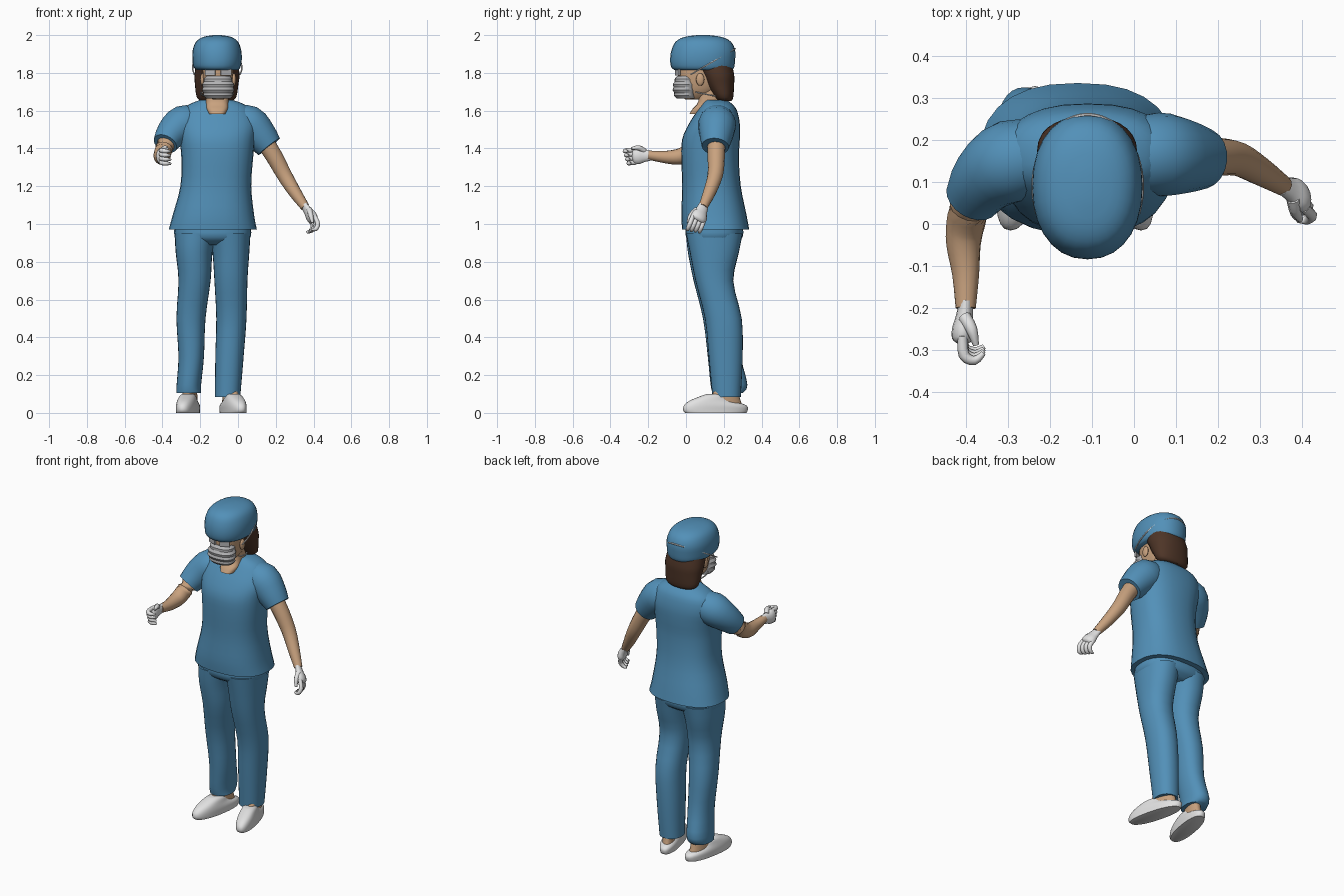
import bpy, bmesh, math
from mathutils import Vector

if "Cube" in bpy.data.objects:
    bpy.data.objects.remove(bpy.data.objects["Cube"])


def material(name, r, g, b):
    m = bpy.data.materials.new(name)
    m.use_nodes = True
    m.diffuse_color = (r, g, b, 1)
    node = m.node_tree.nodes["Principled BSDF"]
    node.inputs["Base Color"].default_value = (r, g, b, 1)
    node.inputs["Roughness"].default_value = 0.8
    return m


BLUE = material("scrub blue", 0.085, 0.28, 0.48)
SKIN = material("skin", 0.58, 0.36, 0.21)
HAIR = material("dark brown hair", 0.075, 0.035, 0.02)
WHITE = material("glove and shoe white", 0.76, 0.76, 0.76)
GREY = material("mask grey", 0.45, 0.45, 0.46)


def finish(obj, mat, angle=50):
    obj.data.materials.clear()
    obj.data.materials.append(mat)
    bpy.ops.object.select_all(action="DESELECT")
    obj.select_set(True)
    bpy.context.view_layer.objects.active = obj
    bpy.ops.object.shade_smooth_by_angle(angle=math.radians(angle))
    return obj


def smooth_rows(rows, steps):
    """Catmull-Rom interpolation of rows of numbers."""
    out = []
    for i in range(len(rows) - 1):
        a, b, c, d = (rows[max(0, min(len(rows) - 1, i + k))] for k in (-1, 0, 1, 2))
        for s in range(steps):
            t = s / steps
            out.append([q + t / 2 * (r - p + t * (2 * p - 5 * q + 4 * r - w + t * (3 * (q - r) + w - p)))
                        for p, q, r, w in zip(a, b, c, d)])
    return out + [list(rows[-1])]


def skin_rings(name, mat, rings, angle=50):
    """Bridge point rings and cap both ends."""
    bm = bmesh.new()
    loops = [[bm.verts.new(p) for p in ring] for ring in rings]
    n = len(loops[0])
    for lo, hi in zip(loops, loops[1:]):
        for i in range(n):
            j = (i + 1) % n
            bm.faces.new((lo[i], lo[j], hi[j], hi[i]))
    bm.faces.new(loops[0])
    bm.faces.new(loops[-1])
    bmesh.ops.recalc_face_normals(bm, faces=bm.faces)
    mesh = bpy.data.meshes.new(name)
    bm.to_mesh(mesh)
    bm.free()
    obj = bpy.data.objects.new(name, mesh)
    bpy.context.collection.objects.link(obj)
    return finish(obj, mat, angle)


def power(v, p):
    return math.copysign(abs(v) ** (2 / p), v)


def loft(name, mat, rows, p=2.2, steps=3, shear=0, n=28, angle=50):
    """Stack of level rounded sections, each row (z, x0, x1, y0, y1)."""
    rings = []
    for z, x0, x1, y0, y1 in smooth_rows(rows, steps):
        ring = []
        for i in range(n):
            a = math.tau * i / n
            y = (y0 + y1) / 2 + (y1 - y0) / 2 * power(math.sin(a), p)
            x = (x0 + x1) / 2 + (x1 - x0) / 2 * power(math.cos(a), p)
            ring.append((x + shear * (0.3 - y), y, z))
        rings.append(ring)
    return skin_rings(name, mat, rings, angle)


def tube(name, mat, rows, ref=(0.3, 0.75, 0.6), flat=1, steps=3, n=14):
    """Limb along a path, each row (x, y, z, radius); flat thins it across ref."""
    rows = smooth_rows(rows, steps)
    pts = [Vector(r[:3]) for r in rows]
    rings = []
    for i, (c, row) in enumerate(zip(pts, rows)):
        t = (pts[min(i + 1, len(pts) - 1)] - pts[max(i - 1, 0)]).normalized()
        u = t.cross(Vector(ref)).normalized()
        v = u.cross(t)
        rings.append([c + row[3] * (u * flat * math.cos(math.tau * k / n) + v * math.sin(math.tau * k / n))
                      for k in range(n)])
    return skin_rings(name, mat, rings)


def hand(side, wrist, along, spread, curl):
    """Gloved hand with half-closed fingers."""
    wrist, along, spread, curl = (Vector(v) for v in (wrist, along, spread, curl))
    along.normalize()
    spread.normalize()
    curl.normalize()
    knuckle = wrist + along * 0.085
    tube(side + "_glove_palm", WHITE,
         [(*(wrist - along * 0.01), 0.027), (*(wrist + along * 0.03), 0.034),
          (*(wrist + along * 0.06), 0.044), (*knuckle, 0.04), (*(knuckle + along * 0.01), 0.02)],
         ref=spread, flat=0.6)
    for i in range(4):
        base = knuckle + spread * (i - 1.5) * 0.022
        reach = 0.034 + 0.006 * i
        path = [base - along * 0.01, base + along * reach * 0.7 + curl * 0.008,
                base + along * reach + curl * 0.035, base + along * reach * 0.7 + curl * 0.055]
        tube(f"{side}_glove_finger_{i + 1}", WHITE,
             [(*q, r) for q, r in zip(path, (0.012, 0.013, 0.011, 0.006))], ref=spread, n=8)
    thumb = [wrist + along * 0.03 + spread * 0.025, wrist + along * 0.06 + spread * 0.045 + curl * 0.02,
             wrist + along * 0.1 + spread * 0.045 + curl * 0.035]
    tube(side + "_glove_thumb", WHITE, [(*q, r) for q, r in zip(thumb, (0.016, 0.014, 0.007))], n=8)


# Scrub top
loft("scrub_top", BLUE, [
    (0.97, -0.367, 0.10, -0.02, 0.335), (1.05, -0.345, 0.085, -0.025, 0.32),
    (1.2, -0.305, 0.07, -0.02, 0.29), (1.35, -0.3, 0.08, -0.025, 0.28),
    (1.45, -0.31, 0.09, -0.02, 0.285), (1.53, -0.32, 0.1, 0.015, 0.285),
    (1.6, -0.3, 0.07, 0.06, 0.27), (1.635, -0.255, 0.03, 0.085, 0.245),
    (1.657, -0.2, -0.03, 0.1, 0.215)], p=2.4)
tube("right_sleeve", BLUE, [(-0.21, 0.16, 1.54, 0.08), (-0.29, 0.15, 1.53, 0.098),
                            (-0.35, 0.11, 1.48, 0.084), (-0.385, 0.06, 1.425, 0.066)], n=20)
tube("left_sleeve", BLUE, [(-0.02, 0.16, 1.54, 0.08), (0.055, 0.165, 1.53, 0.1),
                           (0.12, 0.16, 1.465, 0.088), (0.165, 0.155, 1.41, 0.072)], n=20)

# Trousers
loft("trouser_seat", BLUE, [(0.89, -0.29, 0.02, 0.05, 0.25), (0.93, -0.335, 0.067, 0.0, 0.3),
                            (1.0, -0.335, 0.067, 0.0, 0.3)], p=2.5)
loft("right_trouser_leg", BLUE, [
    (0.105, -0.325, -0.195, 0.14, 0.3), (0.15, -0.325, -0.195, 0.13, 0.325),
    (0.3, -0.315, -0.18, 0.115, 0.29), (0.5, -0.326, -0.172, 0.09, 0.27),
    (0.7, -0.315, -0.145, 0.04, 0.25), (0.85, -0.33, -0.135, 0.01, 0.28),
    (0.95, -0.335, -0.11, 0.0, 0.3)])
loft("left_trouser_leg", BLUE, [
    (0.085, -0.122, 0.012, 0.14, 0.29), (0.3, -0.12, 0.03, 0.12, 0.3),
    (0.5, -0.115, 0.045, 0.1, 0.295), (0.7, -0.125, 0.05, 0.05, 0.25),
    (0.85, -0.135, 0.06, 0.02, 0.28), (0.95, -0.15, 0.066, 0.0, 0.3)])

# Feet and slip-on shoes
for side, x, shear in (("right", -0.24, -0.17), ("left", -0.062, 0.25)):
    w = 0.054
    loft(side + "_shoe", WHITE, [
        (0, x - w, x + w, -0.005, 0.32), (0.015, x - w, x + w, -0.015, 0.327),
        (0.04, x - w, x + w, -0.01, 0.32), (0.065, x - w * 0.9, x + w * 0.9, 0.02, 0.25),
        (0.09, x - w * 0.75, x + w * 0.75, 0.08, 0.22), (0.1, x - w * 0.5, x + w * 0.5, 0.11, 0.2)],
        shear=shear, p=2.3)
    loft(side + "_ankle", SKIN, [
        (0.03, x - 0.04, x + 0.04, 0.12, 0.3), (0.08, x - 0.038, x + 0.038, 0.13, 0.285),
        (0.15, x - 0.035, x + 0.035, 0.17, 0.27)], shear=shear)

# Bare arms and gloves
tube("right_arm", SKIN, [
    (-0.33, 0.12, 1.5, 0.05), (-0.383, 0.06, 1.42, 0.048), (-0.4, 0.0, 1.37, 0.046),
    (-0.405, -0.05, 1.355, 0.041), (-0.4, -0.12, 1.355, 0.032), (-0.4, -0.2, 1.365, 0.024)])
tube("left_arm", SKIN, [
    (0.12, 0.16, 1.47, 0.05), (0.19, 0.16, 1.36, 0.046), (0.245, 0.155, 1.26, 0.041),
    (0.3, 0.125, 1.17, 0.034), (0.355, 0.09, 1.09, 0.024)])
hand("right", (-0.4, -0.19, 1.363), (-0.1, -1, -0.05), (0, -0.05, 1), (1, 0.1, -0.1))
hand("left", (0.355, 0.09, 1.09), (0.5, -0.3, -0.75), (0.3, -0.9, 0.4), (-0.6, -0.2, -0.5))

# Neck with open neckline, and face
loft("neck", SKIN, [
    (1.583, -0.155, -0.065, 0.018, 0.16), (1.61, -0.168, -0.052, 0.035, 0.17),
    (1.65, -0.17, -0.05, 0.065, 0.18), (1.75, -0.155, -0.055, 0.06, 0.17)], p=3)
loft("head", SKIN, [
    (1.66, -0.135, -0.075, -0.005, 0.1), (1.7, -0.17, -0.045, -0.03, 0.16),
    (1.77, -0.185, -0.028, -0.042, 0.2), (1.86, -0.19, -0.025, -0.045, 0.2)])
for side, x in (("right", -0.188), ("left", -0.022)):
    bpy.ops.mesh.primitive_uv_sphere_add(segments=12, ring_count=8, radius=1, location=(x, 0.075, 1.765))
    ear = bpy.context.object
    ear.name = side + "_ear"
    ear.scale = (0.012, 0.022, 0.033)
    finish(ear, SKIN)

# Clear eyewear lenses
for side, s in (("right", -1), ("left", 1)):
    bpy.ops.mesh.primitive_cube_add(size=1, location=(-0.105 + s * 0.042, -0.043, 1.803),
                                    rotation=(0, 0, s * 0.35))
    lens = bpy.context.object
    lens.name = side + "_lens"
    lens.scale = (0.058, 0.009, 0.034)
    finish(lens, GREY)

# Pleated mask
pleats = []
for i in range(9):
    t = i / 8
    bulge = math.sin(math.pi * (0.15 + 0.75 * t)) * 0.028 + (0.006 if i % 2 else 0)
    pleats.append((1.665 + 0.118 * t, -0.158 - bulge, -0.052 + bulge, -0.038 - bulge, 0.05))
loft("face_mask", GREY, pleats, p=2.3, steps=1, angle=20)

# Hair and surgical cap
loft("hair", HAIR, [
    (1.65, -0.19, -0.04, 0.17, 0.24), (1.67, -0.218, -0.01, 0.15, 0.25),
    (1.74, -0.228, 0.002, 0.105, 0.255), (1.79, -0.23, 0.008, 0.08, 0.255),
    (1.86, -0.22, 0.0, 0.03, 0.24)])
loft("surgical_cap", BLUE, [
    (1.815, -0.215, 0.0, -0.06, 0.245), (1.83, -0.235, 0.013, -0.078, 0.255),
    (1.87, -0.241, 0.02, -0.084, 0.26), (1.92, -0.24, 0.017, -0.077, 0.26),
    (1.965, -0.222, 0.0, -0.055, 0.238), (1.99, -0.185, -0.035, -0.01, 0.19),
    (2.0, -0.13, -0.09, 0.06, 0.12)])


def strap(name, rx, ry, z, slope):
    """Thin tie running from the mask around the back of the head."""
    rows = []
    for i in range(17):
        a = math.pi * (-0.12 + 1.24 * i / 16)
        y = 0.088 + ry * math.sin(a)
        rows.append((-0.11 + rx * math.cos(a), y, z + slope * (y - 0.04), 0.004))
    tube(name, WHITE, rows, ref=(0, 0, 1), steps=2, n=6)


strap("upper_mask_tie", 0.13, 0.172, 1.8, 0.58)
strap("lower_mask_tie", 0.085, 0.1, 1.7, -0.2)
